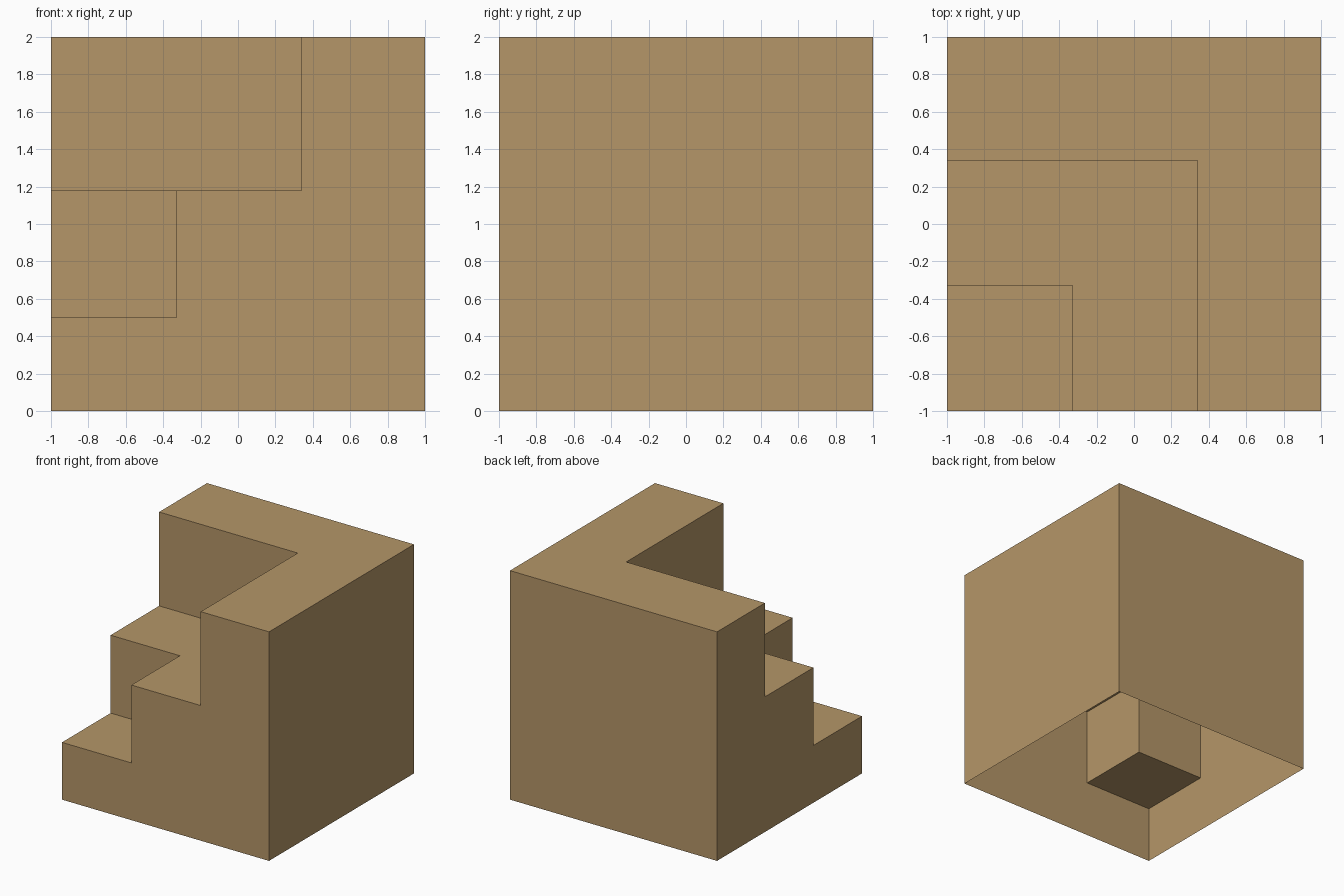
import bpy, bmesh
from mathutils import Vector

if "Cube" in bpy.data.objects:
    bpy.data.objects.remove(bpy.data.objects["Cube"])

# Grid lines of the steps along each axis
XY = [-1.0, -0.33, 0.34, 1.0]
Z = [0.0, 0.5, 1.18, 2.0]

def solid(i, j, k):
    # Nested corner steps: each level rises further from the front left corner
    return 0 <= i < 3 and 0 <= j < 3 and 0 <= k <= max(i, j)

bm = bmesh.new()

def add_face(cell, axis, side):
    u, v = (axis + 1) % 3, (axis + 2) % 3
    corners = [(0, 0), (1, 0), (1, 1), (0, 1)]
    if not side:
        corners.reverse()          # keep the normals outward
    verts = []
    for a, b in corners:
        idx = list(cell)
        idx[axis] += side
        idx[u] += a
        idx[v] += b
        verts.append(bm.verts.new((XY[idx[0]], XY[idx[1]], Z[idx[2]])))
    bm.faces.new(verts)

# Outer skin of the stepped block; the underside is open
for i in range(3):
    for j in range(3):
        for k in range(3):
            if not solid(i, j, k):
                continue
            for axis in range(3):
                for side in (0, 1):
                    n = [i, j, k]
                    n[axis] += 1 if side else -1
                    if n[2] >= 0 and not solid(*n):
                        add_face((i, j, k), axis, side)

# Weld and merge the coplanar pieces into single flat faces
bmesh.ops.remove_doubles(bm, verts=bm.verts[:], dist=1e-4)
bmesh.ops.dissolve_limit(bm, angle_limit=0.01, use_dissolve_boundaries=True,
                         verts=bm.verts[:], edges=bm.edges[:])

mesh = bpy.data.meshes.new("corner_steps")
bm.to_mesh(mesh)
bm.free()

tan = bpy.data.materials.new("tan")
tan.diffuse_color = (0.462, 0.305, 0.138, 1.0)
tan.use_nodes = True
tan.node_tree.nodes["Principled BSDF"].inputs["Base Color"].default_value = tan.diffuse_color
mesh.materials.append(tan)

block = bpy.data.objects.new("corner_steps", mesh)
bpy.context.collection.objects.link(block)
